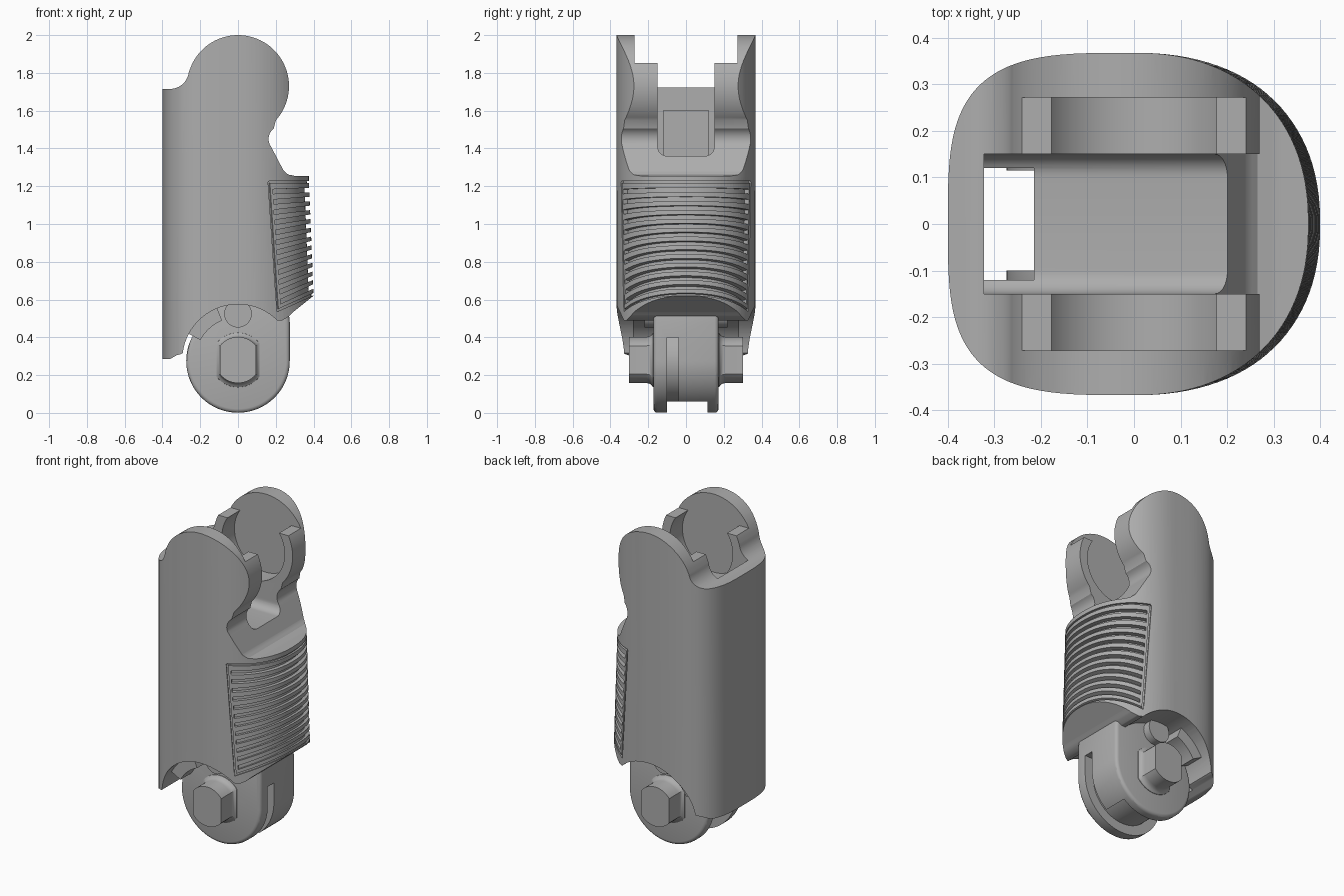
import bpy, bmesh, math

old = bpy.data.objects.get("Cube")
if old:
    bpy.data.objects.remove(old, do_unlink=True)

grey = bpy.data.materials.new("plain grey")
grey.use_nodes = True
COLOR = (0.42, 0.42, 0.42, 1)
grey.diffuse_color = COLOR
grey.node_tree.nodes["Principled BSDF"].inputs["Base Color"].default_value = COLOR

HEAD_Z, BARREL_Z = 1.73, 0.28


def loft(name, rings, triangles=False):
    n = len(rings[0])
    faces = [list(range(n)), [len(rings) * n - 1 - i for i in range(n)]]
    for k in range(len(rings) - 1):
        for i in range(n):
            j = (i + 1) % n
            faces.append([k * n + i, k * n + j, (k + 1) * n + j, (k + 1) * n + i])
    mesh = bpy.data.meshes.new(name)
    mesh.from_pydata([p for ring in rings for p in ring], [], faces)
    bm = bmesh.new()
    bm.from_mesh(mesh)
    if triangles:
        bmesh.ops.triangulate(bm, faces=bm.faces)
    bmesh.ops.recalc_face_normals(bm, faces=bm.faces)
    if bm.calc_volume(signed=True) < 0:
        bmesh.ops.reverse_faces(bm, faces=bm.faces)
    bm.to_mesh(mesh)
    bm.free()
    mesh.materials.append(grey)
    obj = bpy.data.objects.new(name, mesh)
    bpy.context.collection.objects.link(obj)
    return obj


def prism(name, pts, lo, hi, axis="y"):
    place = (lambda u, d, v: (u, d, v)) if axis == "y" else (lambda u, d, v: (d, u, v))
    return loft(name, [[place(u, d, v) for u, v in pts] for d in (lo, hi)])


def arc(cx, cz, r, a0, a1, n=24):
    angles = [math.radians(a0 + (a1 - a0) * i / n) for i in range(n + 1)]
    return [(cx + r * math.cos(a), cz + r * math.sin(a)) for a in angles]


def disc(cx, cz, r, n=64):
    return arc(cx, cz, r, 0, 360, n)[:-1]


def rect(u0, u1, v0, v1):
    return [(u0, v0), (u1, v0), (u1, v1), (u0, v1)]


def evaluated_mesh(obj):
    dg = bpy.context.evaluated_depsgraph_get()
    dg.update()
    return bpy.data.meshes.new_from_object(obj.evaluated_get(dg))


def volume(mesh):
    bm = bmesh.new()
    bm.from_mesh(mesh)
    result = bm.calc_volume(signed=True)
    bm.free()
    return result


def boolean(obj, cutter, mode="DIFFERENCE", least=0.6):
    # Keep the first solver result that leaves a plausible volume
    before = volume(obj.data)
    for solver in ("EXACT", "MANIFOLD", "FLOAT"):
        mod = obj.modifiers.new("cut", "BOOLEAN")
        mod.operation, mod.solver, mod.object = mode, solver, cutter
        mesh = evaluated_mesh(obj)
        obj.modifiers.clear()
        if least * before < volume(mesh) < 1.001 * before:
            obj.data = mesh
            break
    bpy.data.objects.remove(cutter, do_unlink=True)


def right_reach(z):
    return 0.375 + 0.04 * (1.25 - min(z, 1.25))


def section(t, z, grow=0.0):
    # Plan outline: squarish at the back, rounder on the grip side
    c, s = math.cos(t), math.sin(t)
    n = 2.25 if c > 0 else 3.5
    a = (right_reach(z) if c > 0 else 0.4) + grow
    x = math.copysign(a * abs(c) ** (2 / n), c)
    y = math.copysign((0.368 + grow) * abs(s) ** (2 / n), s)
    return x, y


def angle_at(x):
    return math.acos((x / 0.39) ** 1.125)


def band(t0, t1, z0, z1, tilt=0.0, depth=0.025, lean=1.0, count=40):
    # Groove cutter that follows the outer wall
    rings = []
    for i in range(count + 1):
        t = t0 + (t1 - t0) * i / count
        ring = []
        for grow, z, turn in ((-depth, z0, lean), (0.03, z0, lean), (0.03, z1, 1), (-depth, z1, 1)):
            x, y = section(t * turn, z, grow)
            ring.append((x, y, z - tilt * (0.39 - x)))
        rings.append(ring)
    return loft("grip_cutter", rings, True)


# Main shell: rounded column trimmed by the side profile
STEPS = 112
body = loft("link_body", [[(*section(2 * math.pi * (i + 0.5) / STEPS, z), z) for i in range(STEPS)]
                          for z in (0.2, 1.25, 2.1)], True)
profile = [(-0.45, 0.285), (-0.36, 0.285), (-0.325, 0.305), (-0.30, 0.312)]
profile += arc(0, BARREL_Z, 0.295, 173, 45)
profile += [(0.235, 0.49), (0.265, 0.508), (0.29, 0.532), (0.45, 0.66),
            (0.45, 1.255), (0.30, 1.255), (0.265, 1.262), (0.24, 1.285), (0.18, 1.4)]
profile += arc(0.232, 1.45, 0.07, 205, 128, 10)
profile += arc(0, HEAD_Z, 0.27, -42, 163, 48)
profile += arc(-0.36, 1.815, 0.1, -8, -90, 12) + [(-0.45, 1.715)]
boolean(body, prism("profile", profile, -0.6, 0.6), "INTERSECT")

# Socket in the head: round pocket, open top and central slot
boolean(body, prism("pocket", disc(0, HEAD_Z, 0.215), -0.272, 0.272))
boolean(body, prism("open_top", rect(-0.31, 0.5, 1.852, 2.2), -0.272, 0.272))
slot = arc(-0.1, 1.41, 0.05, 180, 270, 8) + arc(0.1, 1.41, 0.05, 270, 360, 8)
slot += [(0.15, 2.2), (-0.15, 2.2)]
boolean(body, prism("slot", slot, -0.322, 0.6, "x"))

# Cable passage along the back
boolean(body, prism("passage", rect(-0.33, -0.215, 0.2, 1.6), -0.12, 0.12))

# Grip: stacked slots that tilt more towards the bottom, inside a frame groove
SLOTS = 12
for i in range(SLOTS):
    f = i / (SLOTS - 1)
    z, t = 1.18 - 0.515 * f, angle_at(0.19 + 0.03 * f)
    boolean(body, band(t, -t, z - 0.012, z + 0.012, 0.04 + 0.42 * f), least=0.9)
for x, z, tilt in ((0.17, 1.216, 0.0), (0.2, 0.618, 0.45)):
    t = angle_at(x)
    boolean(body, band(t, -t, z, z + 0.012, tilt, 0.012), least=0.9)
for side in (1, -1):
    strip = band(side * angle_at(0.165), side * angle_at(0.175), 0.536, 1.222, 0, 0.01, 0.915, 3)
    boolean(body, strip, least=0.9)

# Hinge barrel with a neck running up into the shell
outline = arc(0, 0.275, 0.274, 130, 360, 60)
outline += [(0.274, 0.48), (0.26, 0.62), (-0.12, 0.62), (-0.16, 0.52)]
barrel = prism("hinge_barrel", outline, -0.172, 0.172)
bevel = barrel.modifiers.new("bevel", "BEVEL")
bevel.width, bevel.segments, bevel.limit_method = 0.02, 3, "ANGLE"
bevel.angle_limit = math.radians(40)
rounded = evaluated_mesh(barrel)
barrel.modifiers.clear()
barrel.data = rounded


def ring_cutter(name, y0, y1, keep):
    ring = prism(name, disc(0, 0.275, 0.4), y0, y1)
    boolean(ring, prism("core", disc(0, 0.275, 0.215), y0 - 0.1, y1 + 0.1))
    boolean(ring, prism("keep", keep, y0 - 0.2, y1 + 0.2), "INTERSECT", 0.1)
    return ring


# Cable groove: wide around the back and underside, narrow up the other side
boolean(barrel, ring_cutter("wide_groove", -0.1, 0.115,
                            [(-0.5, -0.2), (0.17, -0.2), (0.17, 0.1), (-0.1, 0.2), (-0.1, 0.55), (-0.5, 0.55)]))
boolean(barrel, ring_cutter("narrow_groove", -0.1, -0.04, rect(0.04, 0.5, -0.2, 0.4)))

# Flared pivot pins with two flats, rotation stops and dowels on both sides
pin = arc(0, 0, 0.122, 38, 142, 16) + arc(0, 0, 0.122, 218, 322, 16)
FLARE = ((0.16, 1.2), (0.175, 1.18), (0.183, 1.08), (0.195, 1.02), (0.21, 1.0), (0.302, 1.0))
stop = arc(0, BARREL_Z, 0.31, 112, 152, 12) + arc(0, BARREL_Z, 0.225, 152, 112, 12)
parts = [body, barrel]
for side, y in (("right", -1), ("left", 1)):
    parts.append(loft(side + "_pivot_pin", [[(u * k, d * y, BARREL_Z + v * k) for u, v in pin]
                                            for d, k in FLARE]))
    parts.append(prism(side + "_stop", stop, 0.16 * y, 0.28 * y))
    parts.append(prism(side + "_dowel", disc(0, 0.525, 0.073, 32), 0.1 * y, 0.22 * y))

# Smooth curved walls, crisp edges
for obj in parts:
    bpy.ops.object.select_all(action="DESELECT")
    obj.select_set(True)
    bpy.context.view_layer.objects.active = obj
    bpy.ops.object.shade_smooth_by_angle(angle=math.radians(30))
